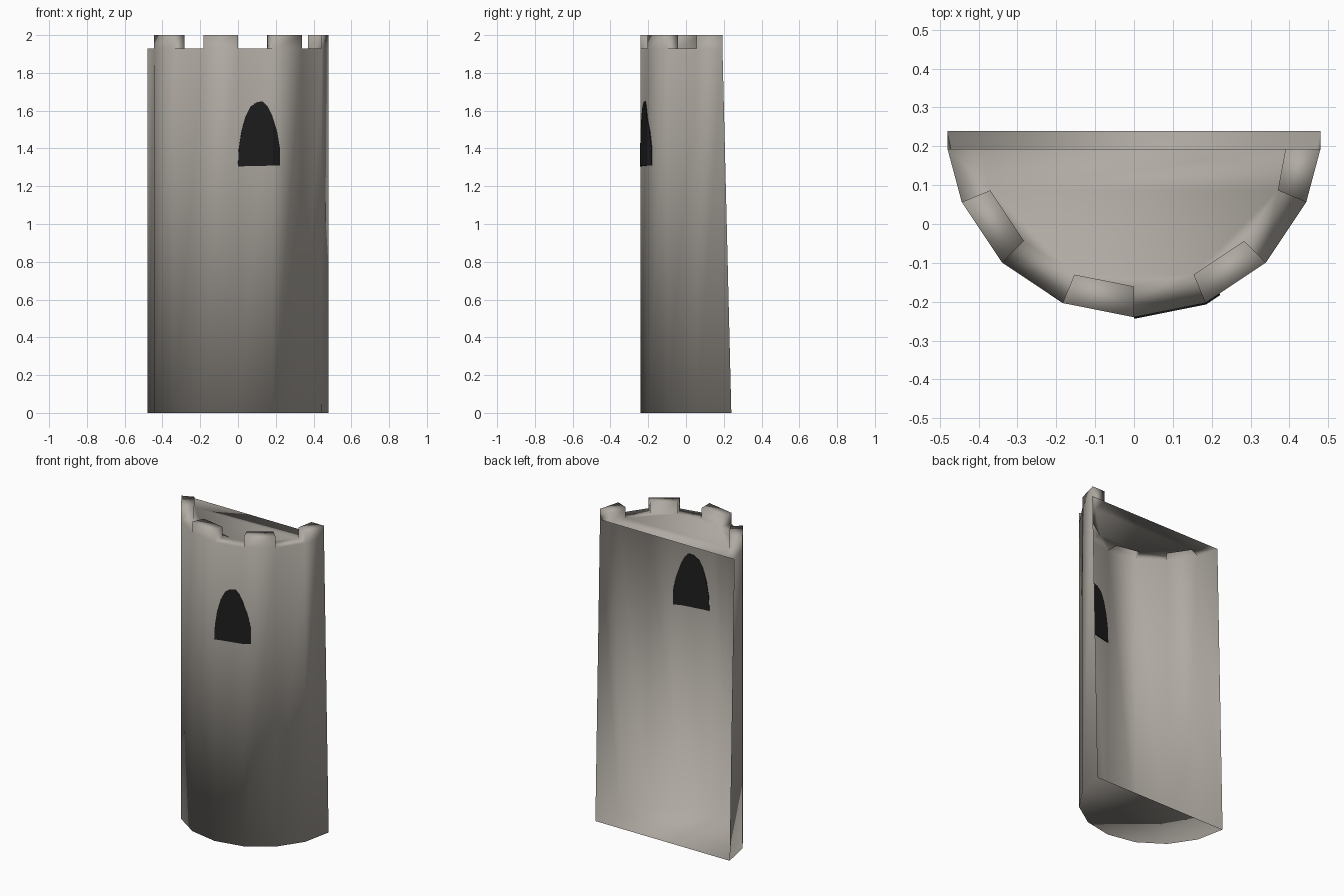
import bpy, bmesh, math
from mathutils import Vector

if "Cube" in bpy.data.objects:
    bpy.data.objects.remove(bpy.data.objects["Cube"])

R, CY = 0.48, 0.24            # half-circle radius and centre
SEG = 8
WALL_TOP, TOP, BACK_TOP = 1.93, 2.0, 0.193


def material(name, rgb):
    m = bpy.data.materials.new(name)
    m.diffuse_color = (*rgb, 1)
    m.use_nodes = True
    m.node_tree.nodes["Principled BSDF"].inputs["Base Color"].default_value = m.diffuse_color
    return m


def make_object(name, bm, mat, smooth=True):
    me = bpy.data.meshes.new(name)
    for f in bm.faces:
        f.smooth = smooth
    bm.to_mesh(me)
    bm.free()
    me.materials.append(mat)
    ob = bpy.data.objects.new(name, me)
    bpy.context.collection.objects.link(ob)
    return ob


def ring(radius, z, end_x=None, end_y=None):
    """Half circle from left end round the front to the right end."""
    pts = []
    for i in range(SEG + 1):
        a = math.radians(-90 + 180 * i / SEG)
        p = Vector((radius * math.sin(a), CY - radius * math.cos(a), z))
        if i in (0, SEG) and end_y is not None:
            p.x = math.copysign(end_x, p.x)
            p.y = end_y
        pts.append(p)
    return pts


stone = material("warm_grey_stone", (0.43, 0.40, 0.36))
dark = material("window_black", (0.013, 0.013, 0.013))

low_pts = ring(R, 0)
high_pts = ring(R, WALL_TOP, R, BACK_TOP)

# Tower shell: curved wall, floor, roof and merlons, open at the back
bm = bmesh.new()
low = [bm.verts.new(p) for p in low_pts]
high = [bm.verts.new(p) for p in high_pts]
inner = [bm.verts.new(p) for p in ring(R * 0.835, WALL_TOP, 0.39, BACK_TOP)]
floor = bm.faces.new(low[::-1])
bm.faces.new(inner)
lift = Vector((0, 0, TOP - WALL_TOP))
for i in range(SEG):
    bm.faces.new((low[i], low[i + 1], high[i + 1], high[i]))
    base = [high[i], high[i + 1], inner[i + 1], inner[i]]
    if i % 2:                                   # merlon
        cap = [bm.verts.new(v.co + lift) for v in base]
        bm.faces.new(cap)
        for k in range(4):
            n = (k + 1) % 4
            bm.faces.new((base[k], base[n], cap[n], cap[k]))
    else:                                       # gap
        bm.faces.new(base)
make_object("tower_shell", bm, stone)

# Arched window: two front wall facets trimmed to the outline,
# a thin plate showing on both sides of the wall
outline = [(0.0, 1.305), (0.22, 1.31), (0.22, 1.40), (0.205, 1.49), (0.18, 1.575),
           (0.155, 1.625), (0.13, 1.65), (0.10, 1.645), (0.065, 1.62),
           (0.04, 1.57), (0.018, 1.49), (0.004, 1.40)]
bm = bmesh.new()
lo = [bm.verts.new(p) for p in low_pts[4:7]]
hi = [bm.verts.new(p) for p in high_pts[4:7]]
for i in range(2):
    bm.faces.new((lo[i], lo[i + 1], hi[i + 1], hi[i]))
for (x0, z0), (x1, z1) in zip(outline, outline[1:] + outline[:1]):
    bmesh.ops.bisect_plane(bm, geom=bm.verts[:] + bm.edges[:] + bm.faces[:],
                           plane_co=(x0, 0, z0), plane_no=(z1 - z0, 0, x0 - x1),
                           clear_outer=True)
window = make_object("arched_window", bm, dark, smooth=False)
solid = window.modifiers.new("thickness", 'SOLIDIFY')
solid.thickness = 0.008
solid.offset = 0
